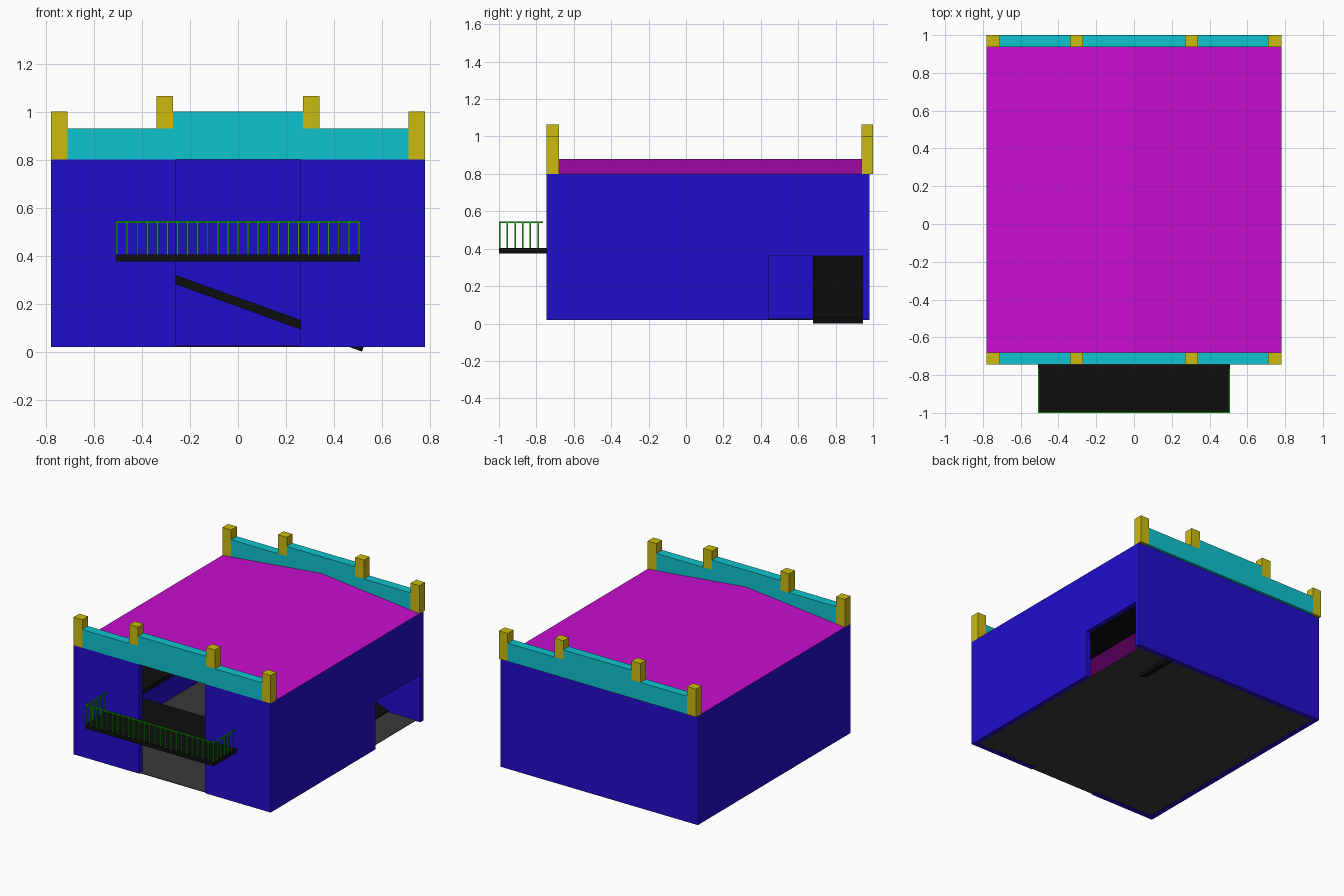
import bpy, bmesh

cube = bpy.data.objects.get("Cube")
if cube:
    bpy.data.objects.remove(cube)


def material(name, r, g, b):
    m = bpy.data.materials.new(name)
    m.use_nodes = True
    m.diffuse_color = (r, g, b, 1)
    m.node_tree.nodes["Principled BSDF"].inputs["Base Color"].default_value = (r, g, b, 1)
    return m


blue = material("wall blue", 0.015, 0.004, 0.6)
cyan = material("parapet cyan", 0.005, 0.55, 0.62)
yellow = material("pillar yellow", 0.6, 0.5, 0.005)
magenta = material("roof magenta", 0.58, 0.004, 0.62)
green = material("rail green", 0.01, 0.45, 0.005)
black = material("slab black", 0.004, 0.004, 0.004)
grey = material("floor grey", 0.042, 0.042, 0.042)


def finish(name, bm, mat):
    bmesh.ops.recalc_face_normals(bm, faces=bm.faces)
    mesh = bpy.data.meshes.new(name)
    bm.to_mesh(mesh)
    bm.free()
    mesh.materials.append(mat)
    ob = bpy.data.objects.new(name, mesh)
    bpy.context.collection.objects.link(ob)
    return ob


def boxes(name, mat, *spans):
    """One object from boxes given as (x0, x1), (y0, y1), (z0, z1)."""
    bm = bmesh.new()
    for span in spans:
        made = bmesh.ops.create_cube(bm, size=1)
        for v in made["verts"]:
            for i, (lo, hi) in enumerate(span):
                v.co[i] = lo if v.co[i] < 0 else hi
    return finish(name, bm, mat)


def prism(name, mat, profile, y0, y1):
    """Extrude an x-z outline along y."""
    bm = bmesh.new()
    face = bm.faces.new([bm.verts.new((x, y0, z)) for x, z in profile])
    out = bmesh.ops.extrude_face_region(bm, geom=[face])
    for v in out["geom"]:
        if isinstance(v, bmesh.types.BMVert):
            v.co.y = y1
    return finish(name, bm, mat)


W, T = 0.78, 0.035            # half width, wall thickness
FRONT, BACK = -0.745, 0.98
BASE, TOP = 0.02, 0.80
IN, INB = W - T, BACK - T     # inner faces
H = (BASE, TOP)

# Walls with a tall front opening and a low side doorway
boxes("front_wall", blue,
      ((-W, -0.26), (FRONT, FRONT + T), H),
      ((0.26, W), (FRONT, FRONT + T), H))
boxes("back_wall", blue, ((-W, W), (INB, BACK), H))
boxes("right_hand_wall", blue, ((-W, -IN), (FRONT + T, INB), H))
boxes("doorway_wall", blue,
      ((IN, W), (FRONT + T, 0.44), H),
      ((IN, W), (0.44, INB), (0.36, TOP)))

# Ground floor
boxes("ground_floor", grey, ((-IN, IN), (FRONT + 0.005, INB), (BASE + 0.002, BASE + 0.006)))

# Upper gallery around three sides, running out into the balcony
SLAB = (0.375, 0.405)
boxes("gallery_floor", black,
      ((-IN, -0.5), (FRONT + T, INB), SLAB),
      ((0.5, IN), (FRONT + T, INB), SLAB),
      ((-0.5, 0.5), (FRONT + T, -0.46), SLAB),
      ((-0.26, 0.26), (FRONT, FRONT + T), SLAB))
boxes("balcony_floor", black, ((-0.508, 0.508), (-1, FRONT), SLAB))

# Sloping ramp up to the gallery
prism("ramp", black, [(0.517, 0), (0.529, 0.036), (-0.5, 0.405), (-0.5, 0.368)], 0.68, INB)

# Low gabled roof
prism("roof", magenta, [(-W, TOP), (W, TOP), (0, 0.88)], -0.68, 0.937)

# Stepped parapets and their pillars, front and back
for side, y in (("front", (FRONT, -0.68)), ("back", (0.937, 1.0))):
    boxes(side + "_parapet", cyan,
          ((-0.71, -0.27), y, (TOP, 0.93)),
          ((-0.27, 0.27), y, (TOP, 1.0)),
          ((0.27, 0.71), y, (TOP, 0.93)))
    boxes(side + "_pillars", yellow,
          ((-W, -0.71), y, (TOP, 1.0)),
          ((0.71, W), y, (TOP, 1.0)),
          ((-0.34, -0.27), y, (0.93, 1.065)),
          ((0.27, 0.34), y, (0.93, 1.065)))

# Balcony railing: thin bars below a top rail
B, R = 0.008, 0.504
Z = (SLAB[1], 0.537)
RAIL = (0.537, 0.545)
bars = []
for i in range(25):
    x = -R + i * 2 * R / 24
    bars.append(((x - B / 2, x + B / 2), (-1, -1 + B), Z))
for s in (-R, R):
    xs = (s - B / 2, s + B / 2)
    for i in range(1, 6):
        y = -1 + i * 0.041
        bars.append((xs, (y, y + B), Z))
    bars.append((xs, (-1 + B, -0.765), RAIL))
bars.append(((-R - B / 2, R + B / 2), (-1, -1 + B), RAIL))
boxes("balcony_railing", green, *bars)
